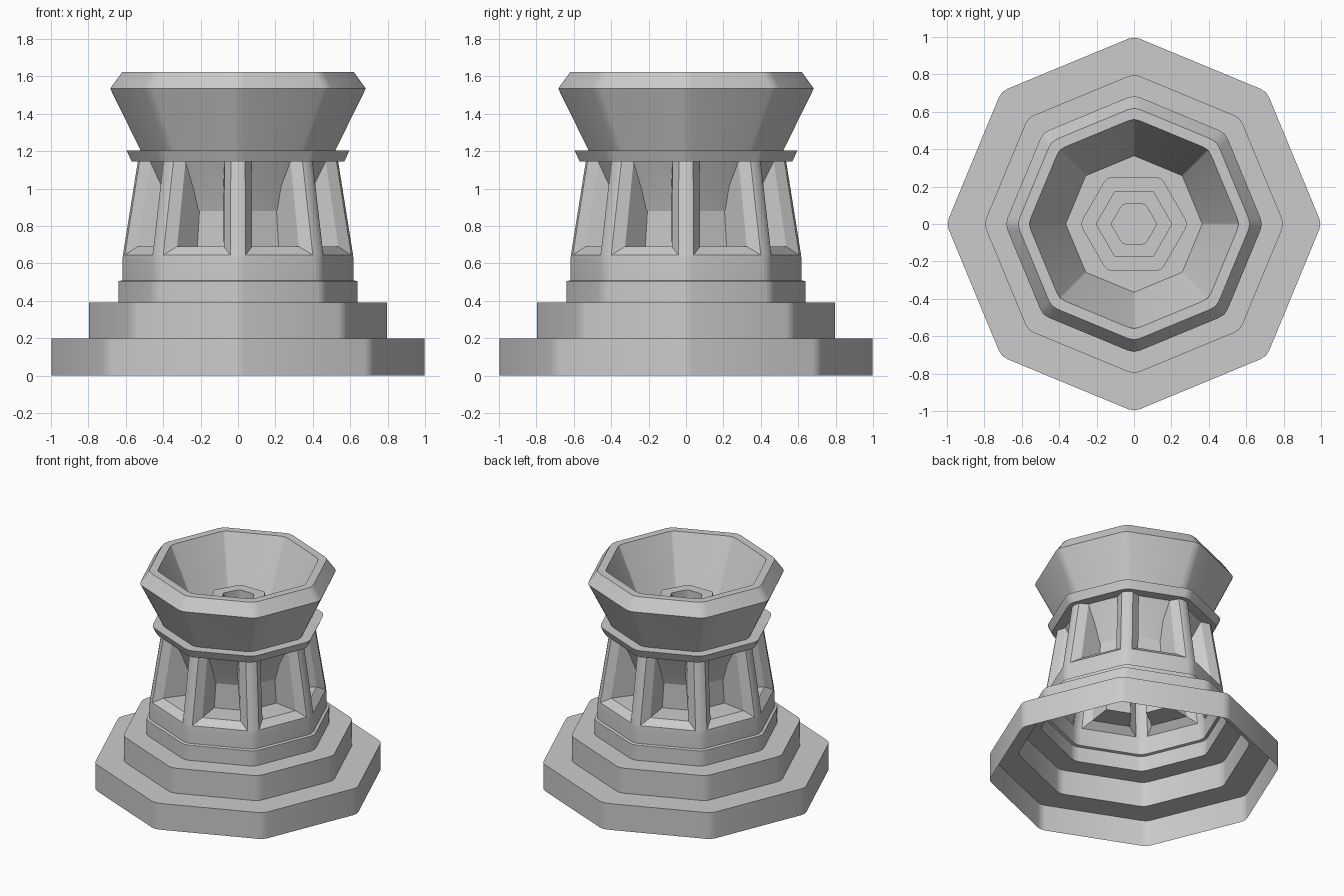
import bpy, bmesh
from math import sin, cos, pi, tan
from mathutils import Vector

if "Cube" in bpy.data.objects:
    bpy.data.objects.remove(bpy.data.objects["Cube"])


def ring(r, z, sides=8, cut=0.035):
    """Polygon with a corner on +x; each corner eased into three points."""
    pts = [Vector((r * cos(2 * pi * i / sides), r * sin(2 * pi * i / sides), z)) for i in range(sides)]
    if not cut:
        return pts
    out = []
    for i, p in enumerate(pts):
        a = p + (pts[i - 1] - p).normalized() * cut
        b = p + (pts[(i + 1) % sides] - p).normalized() * cut
        out += [a, (a + 2 * p + b) / 4, b]
    return out


def finish(name, bm):
    bmesh.ops.remove_doubles(bm, verts=bm.verts, dist=1e-4)
    bmesh.ops.recalc_face_normals(bm, faces=bm.faces)
    me = bpy.data.meshes.new(name)
    bm.to_mesh(me)
    bm.free()
    ob = bpy.data.objects.new(name, me)
    bpy.context.collection.objects.link(ob)
    bpy.ops.object.select_all(action='DESELECT')
    bpy.context.view_layer.objects.active = ob
    ob.select_set(True)
    bpy.ops.object.shade_smooth_by_angle(angle=pi / 6)
    return ob


def stack(name, profile, sides=8, cut=0.035, cap=False):
    """Skin a polygonal ring along a list of (radius, height)."""
    bm = bmesh.new()
    rows = [[bm.verts.new(p) for p in ring(r, z, sides, cut)] for r, z in profile]
    for lo, hi in zip(rows, rows[1:]):
        n = len(lo)
        for i in range(n):
            j = (i + 1) % n
            bm.faces.new((lo[i], lo[j], hi[j], hi[i]))
    if cap:
        bm.faces.new(rows[-1])
    return finish(name, bm)


R0, Z0, R1, Z1 = 0.622, 0.645, 0.54, 1.16   # tapered wall, bottom and top

# Hollow stepped base, open underneath
stack("stepped_base", [(1.003, 0), (1.003, .2), (.803, .2), (.803, .39), (.645, .39),
                       (.645, .505), (.625, .51), (.625, .61), (R0, Z0)])

# Tapered wall with a deep recess in each of the eight sides
bm = bmesh.new()


def face(*pts):
    bm.faces.new([bm.verts.new(p) for p in pts])


low, high = ring(R0, Z0), ring(R1, Z1)
ca = cos(pi / 8)
a0, a1 = R0 * ca, R1 * ca
# each loop: half width, distance from axis, height at the bottom and top
loops = [((.195, a0, Z0), (.165, a1, Z1)),
         ((.135, a0 - .05, .69), (.112, a1 - .04, Z1)),
         ((.09, .35, .69), (.06, .35, Z1))]
for k in range(8):
    ang = (k + .5) * pi / 4
    out, side = Vector((cos(ang), sin(ang), 0)), Vector((-sin(ang), cos(ang), 0))

    def corners(loop):
        (wb, ab, zb), (wt, at, zt) = loop
        b, t = out * ab + Vector((0, 0, zb)), out * at + Vector((0, 0, zt))
        return b - side * wb, b + side * wb, t + side * wt, t - side * wt

    # eased pillar corner
    for i in (3 * k, 3 * k + 1):
        face(low[i], low[i + 1], high[i + 1], high[i])
    # pillar fronts either side of the recess
    A = corners(loops[0])
    s, e = 3 * k + 2, (3 * k + 3) % 24
    face(low[s], A[0], A[3], high[s])
    face(A[1], low[e], high[e], A[2])
    # chamfered frame, then jambs and sill
    for la, lb in zip(loops, loops[1:]):
        p, q = corners(la), corners(lb)
        for i, j in ((3, 0), (0, 1), (1, 2)):
            face(p[i], p[j], q[j], q[i])
    # back panel
    face(*corners(loops[2]))
finish("recessed_wall", bm)

# Collar
stack("collar", [(.48, 1.145), (.575, 1.145), (.603, 1.205), (.50, 1.205)])

# Flared bowl: outside, rim, inside and floor
stack("bowl_outside", [(.385, .88), (.43, 1.0), (.525, 1.2), (.69, 1.535), (.625, 1.625), (.565, 1.625)])
stack("bowl_inside", [(.565, 1.625), (.365, 1.2)], cut=0.004, cap=True)

# Hexagonal stepped nozzle on the bowl floor
stack("nozzle_step", [(.29, 1.2), (.29, 1.28), (.19, 1.28)], 6, .03)
stack("nozzle", [(.205, 1.28), (.205, 1.38), (.122, 1.38), (.122, 1.29)], 6, .012, cap=True)
